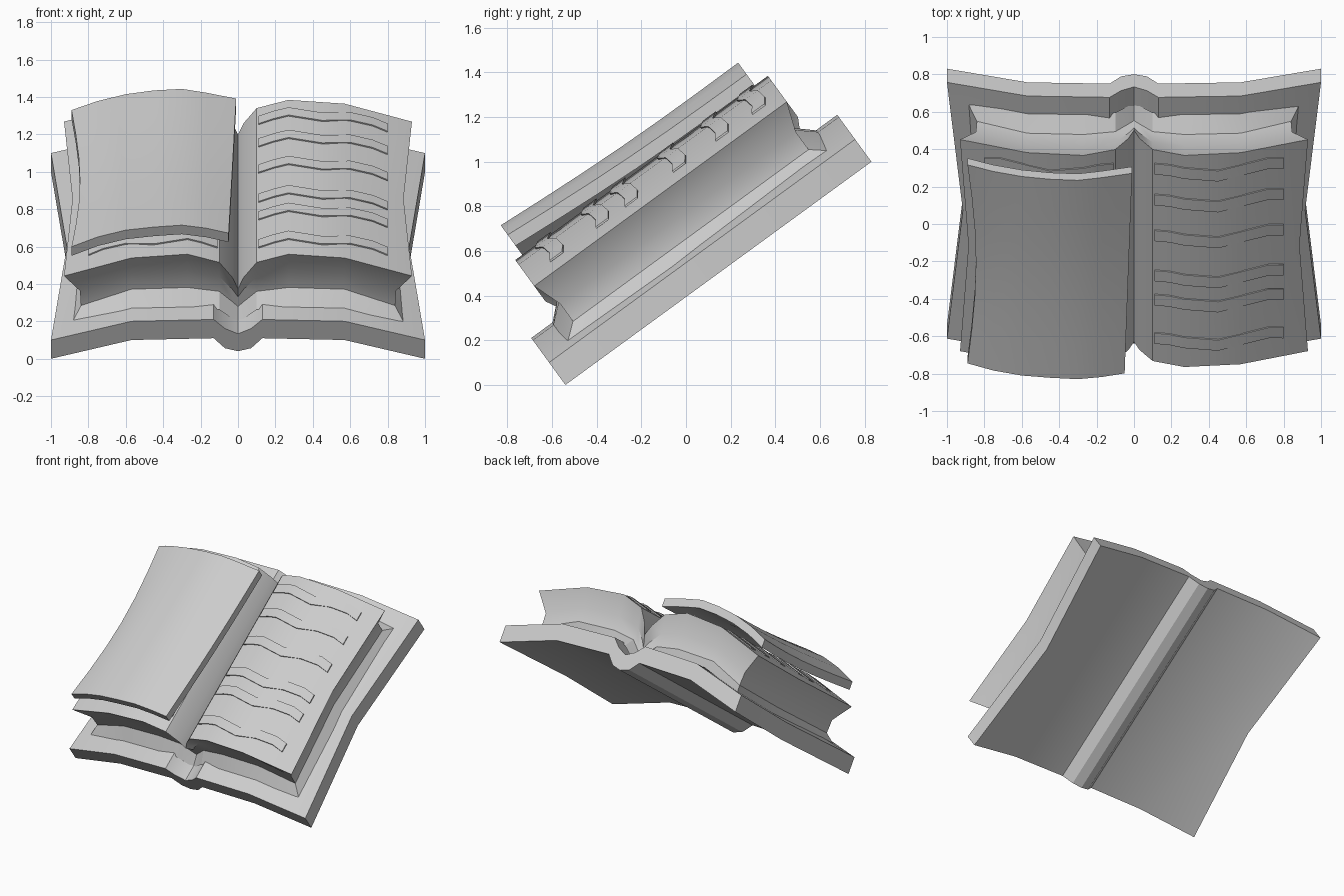
import bpy, math
from mathutils import Matrix, Vector

if "Cube" in bpy.data.objects:
    bpy.data.objects.remove(bpy.data.objects["Cube"])

TILT = Matrix.Rotation(math.radians(36.1), 3, 'X')
ORIGIN = Vector((0, -0.54, 0))
LENGTH = 1.696

paper = bpy.data.materials.new("plain_grey")
paper.diffuse_color = (0.6, 0.6, 0.6, 1)
paper.use_nodes = True
paper.node_tree.nodes["Principled BSDF"].inputs["Base Color"].default_value = paper.diffuse_color


def lattice(name, ni, nj, nk, pos):
    """Closed skin of an ni x nj x nk block; pos gives (across, along, up) in the tilted frame."""
    index, verts, faces = {}, [], []

    def v(i, j, k):
        if (i, j, k) not in index:
            index[i, j, k] = len(verts)
            verts.append(TILT @ Vector(pos(i, j, k)) + ORIGIN)
        return index[i, j, k]

    def side(n1, n2, last, put):
        for a in range(n1 - 1):
            for b in range(n2 - 1):
                ring = ((a, b), (a + 1, b), (a + 1, b + 1), (a, b + 1))
                faces.append([v(*put(p, q, 0)) for p, q in reversed(ring)])
                faces.append([v(*put(p, q, last)) for p, q in ring])

    side(ni, nj, nk - 1, lambda a, b, c: (a, b, c))
    side(nj, nk, ni - 1, lambda a, b, c: (c, a, b))
    side(nk, ni, nj - 1, lambda a, b, c: (b, c, a))
    mesh = bpy.data.meshes.new(name)
    mesh.from_pydata(verts, [], faces)
    mesh.materials.append(paper)
    obj = bpy.data.objects.new(name, mesh)
    bpy.context.collection.objects.link(obj)
    bpy.ops.object.select_all(action='DESELECT')
    obj.select_set(True)
    bpy.context.view_layer.objects.active = obj
    bpy.ops.object.shade_smooth_by_angle(angle=math.radians(30))
    return obj


def mirrored(half):
    """Extend (x, values...) from the spine outwards to both sides."""
    return [(-p[0], *p[1:]) for p in reversed(half[1:])] + half


def interp(profile, x):
    for (x0, w0), (x1, w1) in zip(profile, profile[1:]):
        if x0 <= x <= x1:
            return w0 + (w1 - w0) * (x - x0) / (x1 - x0)
    return profile[-1][1]


# Cover: x, underside height, upper height
cover = mirrored([(0, .05, .165), (.07, .07, .20), (.13, .136, .26), (.57, .124, .248), (1, 0, .124)])


def cover_pos(i, j, k):
    x = cover[i][0]
    if j == 1 and abs(x) == 1:
        x *= .915
    return x, LENGTH * j / 2, cover[i][1 + k]


lattice("cover", len(cover), 3, 2, cover_pos)

# Page block: x, lower height, upper height; edges pinch inwards between top and bottom
pages = mirrored([(0, .16, .355), (.03, .18, .43), (.10, .24, .53), (.27, .258, .584),
                  (.57, .25, .559), (.93, .145, .44)])
LEVELS = [(0, .116, .89), (.22, .195, .84), (.55, .195, .845), (1, .148, .93)]


def page_pos(i, j, k):
    x, low, high = pages[i]
    t, inset, edge = LEVELS[k]
    if abs(x) == .93:
        x = math.copysign(edge - (.045 if j == 1 else 0), x)
    u = (inset, LENGTH / 2, LENGTH - inset)[j]
    return x, u, low + (high - low) * t


lattice("page_block", len(pages), 3, 4, page_pos)

# Loose page hovering over the left half: x, height at front, height at back
sheet = [(-.89, .605, .57), (-.75, .67, .63), (-.6, .715, .675), (-.45, .735, .70), (-.3, .748, .71),
         (-.17, .728, .685), (-.05, .695, .646)]


def sheet_pos(i, j, k):
    x, front, back = sheet[i]
    t = j / 6
    bow = math.sin(math.pi * t)
    if i == 0:
        x += .045 * bow
    if i == len(sheet) - 1:
        x += .04 * t
    w = front + (back - front) * t - .015 * bow
    return x, .187 + 1.288 * t, w - (0 if k else .06)


lattice("loose_page", len(sheet), 7, 2, sheet_pos)

# Thin wavy writing lines on both pages
surface = [(p[0], p[2]) for p in pages[5:]]
XS = [.11, .19, .27, .45, .60, .72, .80]
WAVE = [0, .01, .008, -.02, .012, .02, 0]
for sign, label in ((1, "right"), (-1, "left")):
    for n, u0 in enumerate((.306, .56, .72, .985, 1.222, 1.426)):
        def line_pos(i, j, k):
            i = i if sign > 0 else len(XS) - 1 - i
            x = XS[i]
            return (sign * x, u0 + WAVE[i] + (j - .5) * .07,
                    interp(surface, x) + .001 + .008 * k)
        lattice(f"writing_line_{label}_{n + 1}", len(XS), 2, 2, line_pos)
